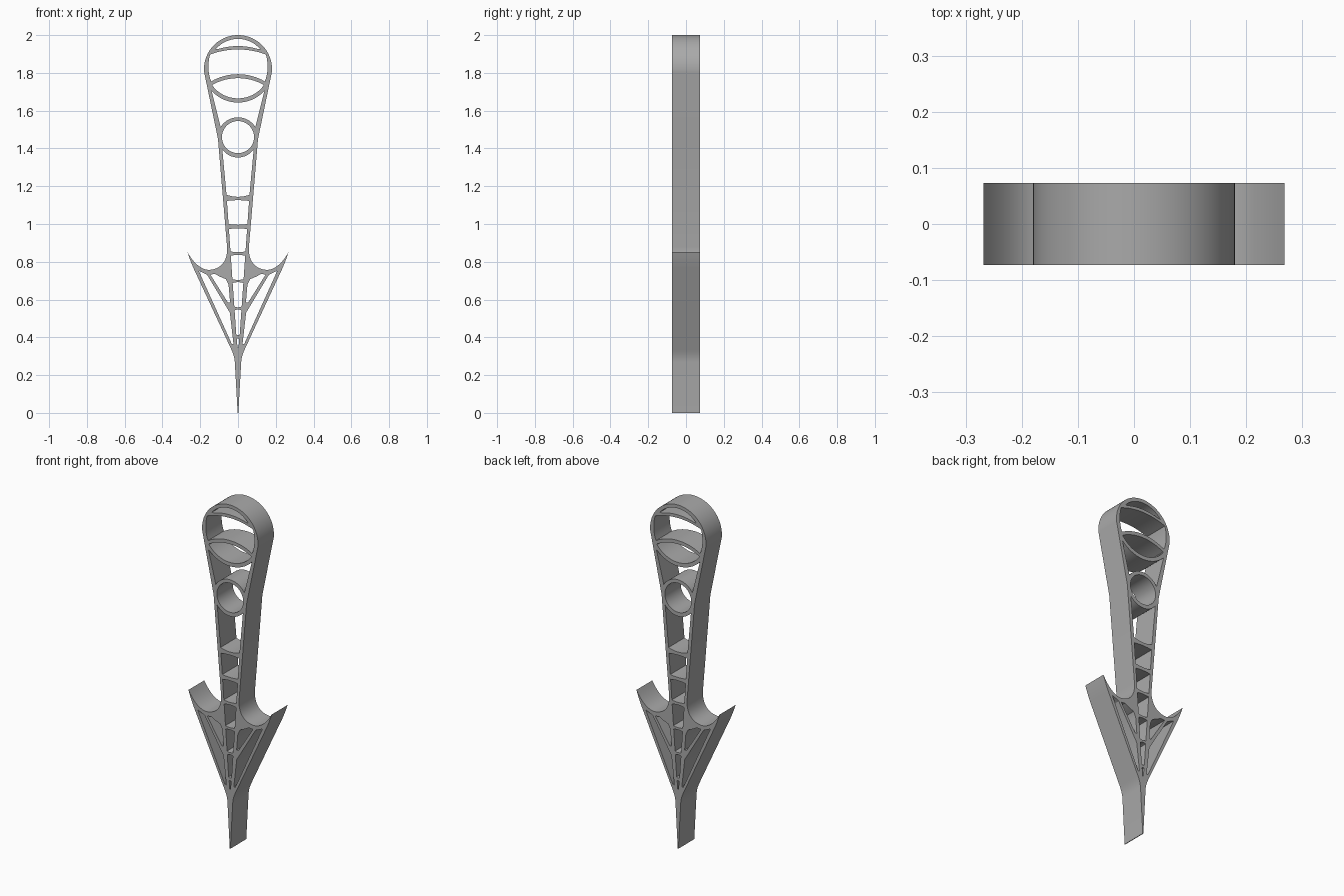
import bpy, bmesh, math
from math import radians, sin, cos

if "Cube" in bpy.data.objects:
    bpy.data.objects.remove(bpy.data.objects["Cube"], do_unlink=True)

DEPTH = 0.146


def bow(half, z_end, z_mid, n=16):
    """Shallow circular bow from -half to +half, peaking or sagging at z_mid."""
    h = z_mid - z_end
    if abs(h) < 1e-5:
        return [(-half, z_end), (half, z_end)]
    r = (half * half + h * h) / (2 * h)
    a = 2 * math.atan(h / half)
    return [(r * sin(a * t), z_mid - r + r * cos(a * t))
            for t in (2 * i / n - 1 for i in range(n + 1))]


def circle(z, r, n=48):
    return [(r * cos(2 * math.pi * i / n), z + r * sin(2 * math.pi * i / n)) for i in range(n)]


def mirror(points):
    return [(-x, z) for x, z in reversed(points)]


def bezier(a, b, c, n=10):
    """Quadratic curve from a to c pulled towards b."""
    out = []
    for i in range(n + 1):
        t = i / n
        out.append(tuple((1 - t) ** 2 * p + 2 * t * (1 - t) * q + t * t * s
                         for p, q, s in zip(a, b, c)))
    return out


def rail(z):
    """Inner half width of the tapering shaft."""
    return 0.008 + 0.07 * (z - 0.4)


loops = []

# Outer silhouette: round head, tapering shaft, hooked barbs, spike
head = [(0.18 * sin(radians(a)), 1.82 + 0.18 * cos(radians(a))) for a in range(5, 96, 5)]
half = head + [(0.106, 1.45), (0.058, 0.88)]
half += bezier((0.057, 0.86), (0.064, 0.765), (0.15, 0.757))
half += bezier((0.15, 0.757), (0.215, 0.757), (0.268, 0.852))[1:]
half += bezier((0.268, 0.852), (0.255, 0.81), (0.235, 0.765), 5)[1:]
half += bezier((0.035, 0.335), (0.019, 0.30), (0.017, 0.27), 5) + [(0.002, 0.0)]
loops.append([(0, 2.0)] + half + mirror(half))

# Head openings: crescent, eye window, lens
loops.append(bow(0.118, 1.925, 1.98) + bow(0.118, 1.922, 1.942)[::-1][1:-1])
side = bezier((0.148, 1.897), (0.168, 1.82), (0.142, 1.755), 8)
loops.append(bow(0.148, 1.897, 1.924) + side[1:-1] + bow(0.142, 1.755, 1.793)[::-1]
             + mirror(side)[1:-1])
loops.append(bow(0.136, 1.737, 1.772) + bow(0.136, 1.733, 1.665)[::-1])

# Openings above, inside and below the ring
loops.append(bow(0.14, 1.705, 1.643) + bow(0.092, 1.513, 1.565)[::-1])
loops.append(circle(1.46, 0.085))
loops.append(bow(0.083, 1.395, 1.352) + bow(rail(1.155), 1.155, 1.144)[::-1])

# Ladder cells down the shaft
for top, low in ((1.122, 1.0), (0.973, 0.855), (0.832, 0.708), (0.688, 0.563), (0.543, 0.415)):
    loops.append(bow(rail(top), top, top + 0.004) + bow(rail(low), low, low - 0.004)[::-1])
loops.append([(-0.006, 0.395), (0.006, 0.395), (0.003, 0.345), (-0.003, 0.345)])

# Barb openings, mirrored to both sides
for hole in ([(0.208, 0.752), (0.185, 0.742), (0.164, 0.732), (0.043, 0.53), (0.024, 0.365), (0.033, 0.365)],
             [(0.147, 0.733), (0.12, 0.735), (0.098, 0.722), (0.064, 0.708), (0.05, 0.68), (0.042, 0.585), (0.054, 0.585)]):
    loops += [hole, mirror(hole)]

# Fill the profile and give it depth
curve = bpy.data.curves.new("pierced_arrow_frame", "CURVE")
curve.dimensions = "2D"
curve.fill_mode = "BOTH"
curve.extrude = DEPTH / 2
for pts in loops:
    spline = curve.splines.new("POLY")
    spline.points.add(len(pts) - 1)
    for p, (x, z) in zip(spline.points, pts):
        p.co = (x, z, 0, 1)
    spline.use_cyclic_u = True
frame = bpy.data.objects.new("pierced_arrow_frame", curve)
bpy.context.collection.objects.link(frame)
frame.rotation_euler.x = radians(90)
bpy.ops.object.select_all(action="DESELECT")
frame.select_set(True)
bpy.context.view_layer.objects.active = frame
bpy.ops.object.convert(target="MESH")
bpy.ops.object.transform_apply(location=False, rotation=True, scale=False)
frame = bpy.context.object

# Weld the caps to the walls
bm = bmesh.new()
bm.from_mesh(frame.data)
bmesh.ops.remove_doubles(bm, verts=bm.verts, dist=0.0004)
bmesh.ops.recalc_face_normals(bm, faces=bm.faces)
bm.to_mesh(frame.data)
bm.free()
bpy.ops.object.shade_smooth_by_angle(angle=radians(30))

# Plain grey
GREY = (0.4, 0.4, 0.4, 1)
mat = bpy.data.materials.new("plain_grey")
mat.use_nodes = True
mat.diffuse_color = GREY
mat.node_tree.nodes["Principled BSDF"].inputs["Base Color"].default_value = GREY
frame.data.materials.clear()
frame.data.materials.append(mat)
